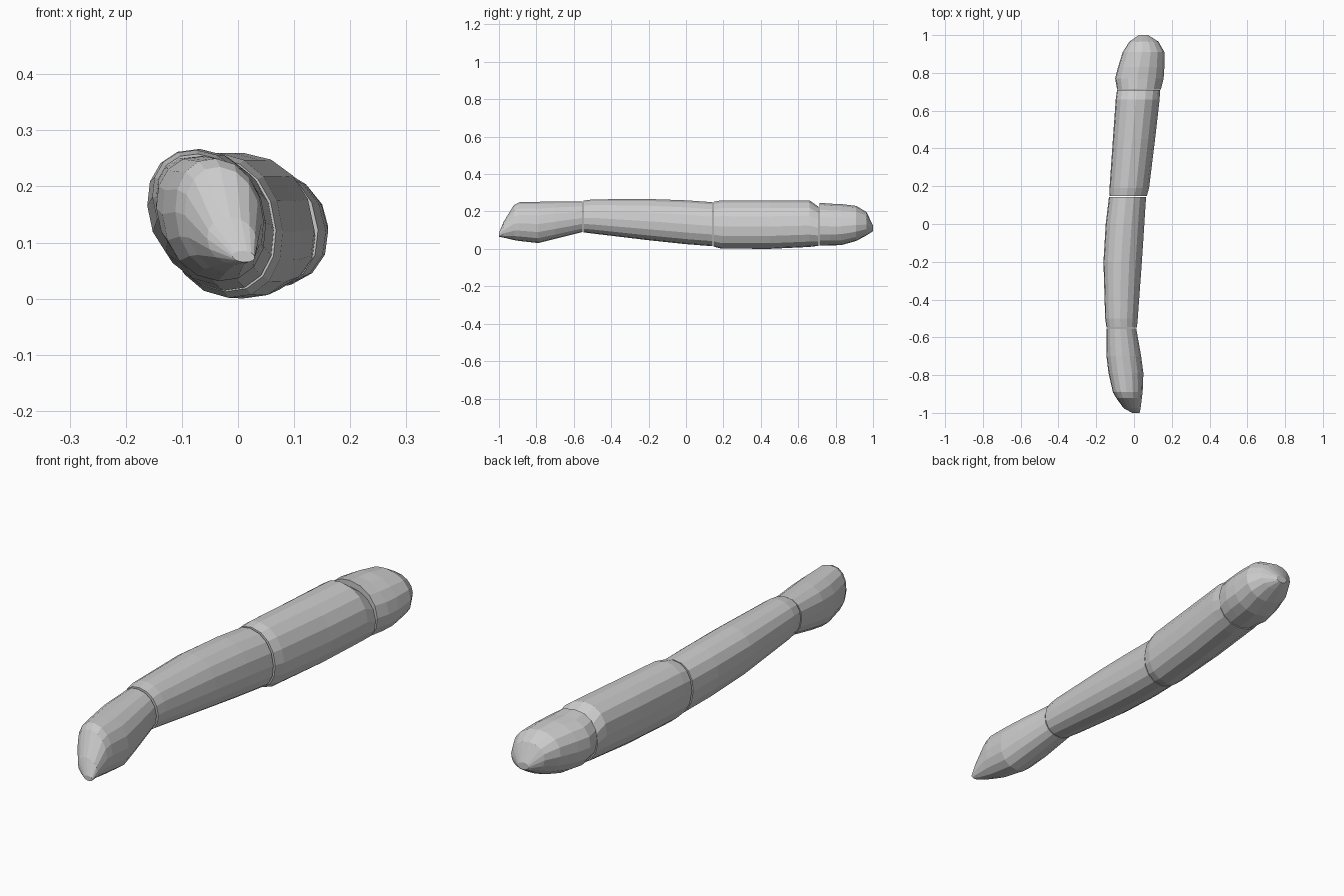
import bpy, bmesh, math

SIDES = 16
TILT = 0.14  # leans every cross-section toward upper left / lower right


def rounded(v):
    # slightly squared-off ellipse
    return math.copysign(abs(v) ** 0.94, v)


def segment(name, sections):
    """Loft closed oval rings; each section is y, x min, x max, z min, z max."""
    bm = bmesh.new()
    rings = []
    for y, x0, x1, z0, z1 in sections:
        ring = []
        for i in range(SIDES):
            t = math.tau * i / SIDES + TILT / 2
            x = (x0 + x1) / 2 + (x1 - x0) / 2 * rounded(math.cos(t))
            z = (z0 + z1) / 2 + (z1 - z0) / 2 * rounded(math.sin(t - TILT))
            ring.append(bm.verts.new((x, y, z)))
        rings.append(ring)
    for a, b in zip(rings, rings[1:]):
        for i in range(SIDES):
            j = (i + 1) % SIDES
            bm.faces.new((a[i], a[j], b[j], b[i]))
    bm.faces.new(rings[0])
    bm.faces.new(rings[-1])
    bmesh.ops.recalc_face_normals(bm, faces=bm.faces)
    mesh = bpy.data.meshes.new(name)
    bm.to_mesh(mesh)
    bm.free()
    obj = bpy.data.objects.new(name, mesh)
    bpy.context.collection.objects.link(obj)
    return obj


# Drooping front tip with a sloped end
segment("front_tip", [
    (-1.00, -0.01, 0.03, 0.065, 0.085),
    (-0.975, -0.055, 0.035, 0.06, 0.145),
    (-0.92, -0.095, 0.042, 0.047, 0.235),
    (-0.89, -0.112, 0.046, 0.042, 0.25),
    (-0.79, -0.135, 0.05, 0.031, 0.252),
    (-0.70, -0.146, 0.038, 0.053, 0.254),
    (-0.553, -0.146, 0.012, 0.09, 0.254),
])

# Long middle segment, swelling toward the centre
segment("front_middle", [
    (-0.547, -0.146, 0.016, 0.088, 0.258),
    (-0.50, -0.153, 0.02, 0.082, 0.265),
    (-0.20, -0.162, 0.042, 0.046, 0.267),
    (0.00, -0.15, 0.055, 0.025, 0.26),
    (0.142, -0.133, 0.064, 0.014, 0.25),
])

# Thicker rear middle segment
segment("rear_middle", [
    (0.148, -0.131, 0.068, 0.012, 0.252),
    (0.19, -0.13, 0.08, 0.001, 0.26),
    (0.45, -0.112, 0.112, 0.0, 0.26),
    (0.66, -0.097, 0.136, 0.01, 0.26),
    (0.709, -0.09, 0.138, 0.016, 0.225),
])

# Rounded rear end, bulging slightly past the joint
segment("rear_tip", [
    (0.713, -0.09, 0.143, 0.017, 0.247),
    (0.77, -0.1, 0.157, 0.018, 0.242),
    (0.83, -0.085, 0.161, 0.02, 0.24),
    (0.91, -0.06, 0.161, 0.042, 0.23),
    (0.965, -0.025, 0.13, 0.072, 0.197),
    (1.00, 0.025, 0.075, 0.095, 0.125),
])
